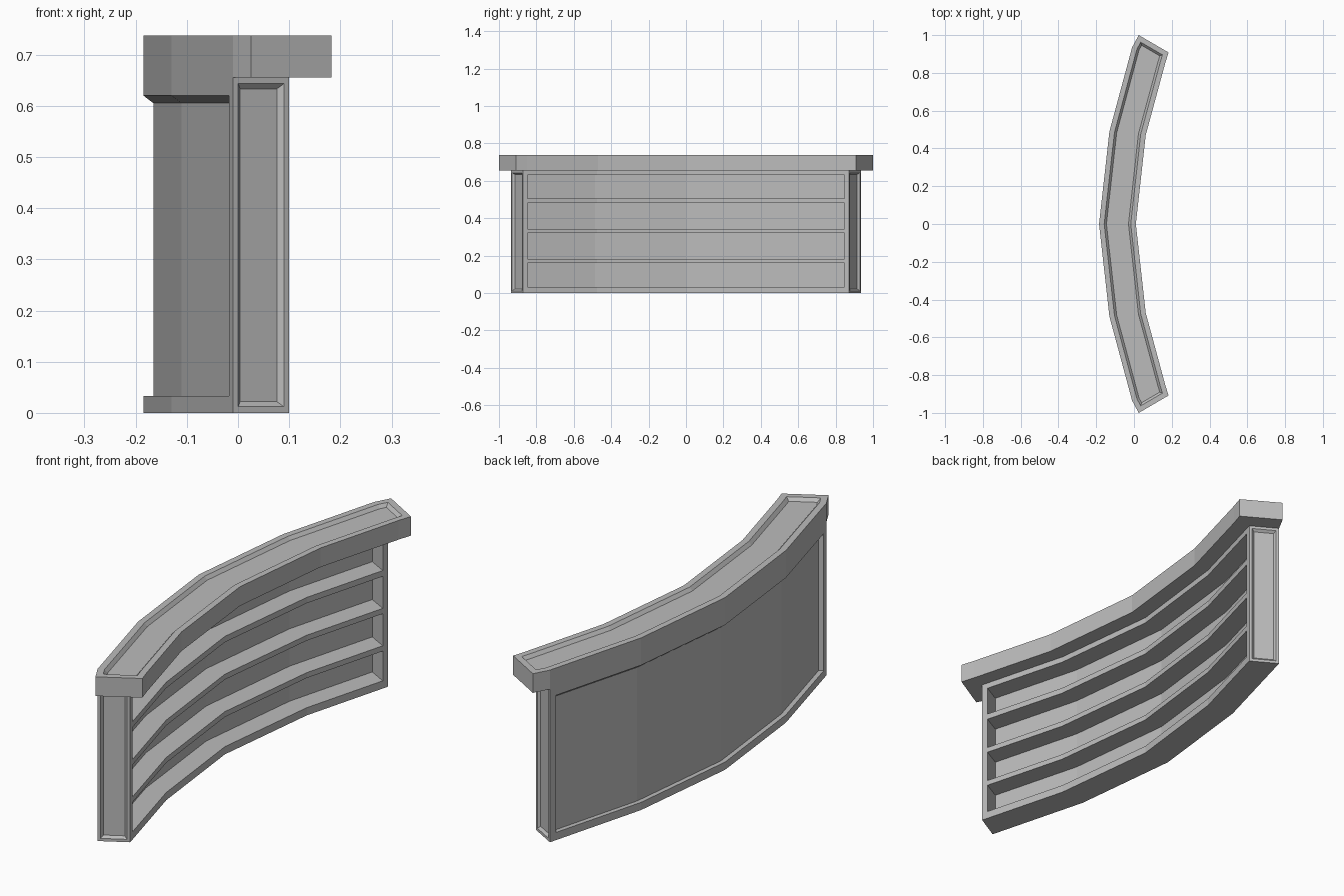
import bpy
import bmesh
from mathutils import Vector

cube = bpy.data.objects.get("Cube")
if cube:
    bpy.data.objects.remove(cube)

grey = bpy.data.materials.new("plain grey")
grey.use_nodes = True
colour = (0.5, 0.5, 0.5, 1)
grey.diffuse_color = colour
grey.node_tree.nodes["Principled BSDF"].inputs["Base Color"].default_value = colour


def mirrored(half):
    """Complete a plan path whose last point lies on y = 0."""
    return [Vector(p) for p in half] + [Vector((x, -y)) for x, y in half[-2::-1]]


# Plan paths: convex customer side and concave shelf side
BODY = (mirrored([(-0.01, -0.935), (-0.13, -0.49), (-0.185, 0)]),
        mirrored([(0.10, -0.872), (-0.007, -0.475), (-0.062, 0)]))
TOP = (mirrored([(0.025, -1), (-0.01, -0.935), (-0.13, -0.49), (-0.185, 0)]),
       mirrored([(0.183, -0.908), (0.165, -0.85), (0.062, -0.47), (0.01, 0)]))


def plan_point(paths, u, v):
    """u runs along the path stations, v across from convex to concave."""
    i = min(int(u), len(paths[0]) - 2)
    a, b = (p[i].lerp(p[i + 1], u - i) for p in paths)
    return a.lerp(b, v)


def curved_block(name, paths, u0, u1, v0, v1, z0, z1, z0_inner=None, recess=None):
    """Extruded strip; recess = (part, border, slope, depth) sinks one side."""
    bm = bmesh.new()
    low = z0 if z0_inner is None else z0_inner
    stations = [u0] + [i for i in range(len(paths[0])) if u0 < i < u1] + [u1]
    rings = []
    for u in stations:
        a, b = plan_point(paths, u, v0), plan_point(paths, u, v1)
        rings.append([bm.verts.new((p.x, p.y, z)) for p, z in
                      ((a, z0), (b, low), (b, z1), (a, z1))])
    sides = {"start": [bm.faces.new(rings[0])],
             "end": [bm.faces.new(rings[-1])], "top": []}
    for r, s in zip(rings, rings[1:]):
        for k in range(4):
            n = (k + 1) % 4
            face = bm.faces.new((r[k], r[n], s[n], s[k]))
            if k == 2:
                sides["top"].append(face)
    bmesh.ops.recalc_face_normals(bm, faces=bm.faces)
    if recess:
        part, border, slope, depth = recess
        faces = sides[part]
        bmesh.ops.inset_region(bm, faces=faces, thickness=border,
                               use_even_offset=True)
        bmesh.ops.inset_region(bm, faces=faces, thickness=slope, depth=-depth,
                               use_even_offset=True)
    mesh = bpy.data.meshes.new(name)
    bm.to_mesh(mesh)
    bm.free()
    mesh.materials.append(grey)
    obj = bpy.data.objects.new(name, mesh)
    bpy.context.collection.objects.link(obj)
    return obj


HEIGHT = 0.655
END = 0.065          # end post length in station units
LAST = len(BODY[0]) - 1
PANEL, BACK = 0.16, 0.28   # panel thickness limits across the body

# End posts with recessed outer panels
curved_block("right_end_post", BODY, 0, END, 0, 1, 0, HEIGHT,
             recess=("start", 0.012, 0.01, 0.01))
curved_block("left_end_post", BODY, LAST - END, LAST, 0, 1, 0, HEIGHT,
             recess=("end", 0.012, 0.01, 0.01))

# Recessed panel framed by a lower and an upper rail
inner = (BODY, END, LAST - END)
curved_block("curved_panel", *inner, PANEL, BACK, 0, HEIGHT)
curved_block("lower_rail", *inner, 0, PANEL, 0, 0.033)
curved_block("upper_rail", *inner, 0, PANEL, 0.62, HEIGHT, z0_inner=0.605)

# Shelves on the concave side
for number, (z0, z1) in enumerate([(0, 0.033), (0.16, 0.183), (0.32, 0.343),
                                   (0.48, 0.505), (0.63, HEIGHT)]):
    curved_block(f"shelf_{number + 1}", *inner, BACK, 1, z0, z1)

# Overhanging counter top with a shallow sunken surface
curved_block("counter_top", TOP, 0, len(TOP[0]) - 1, 0, 1, HEIGHT, 0.737,
             recess=("top", 0.027, 0.012, 0.014))
